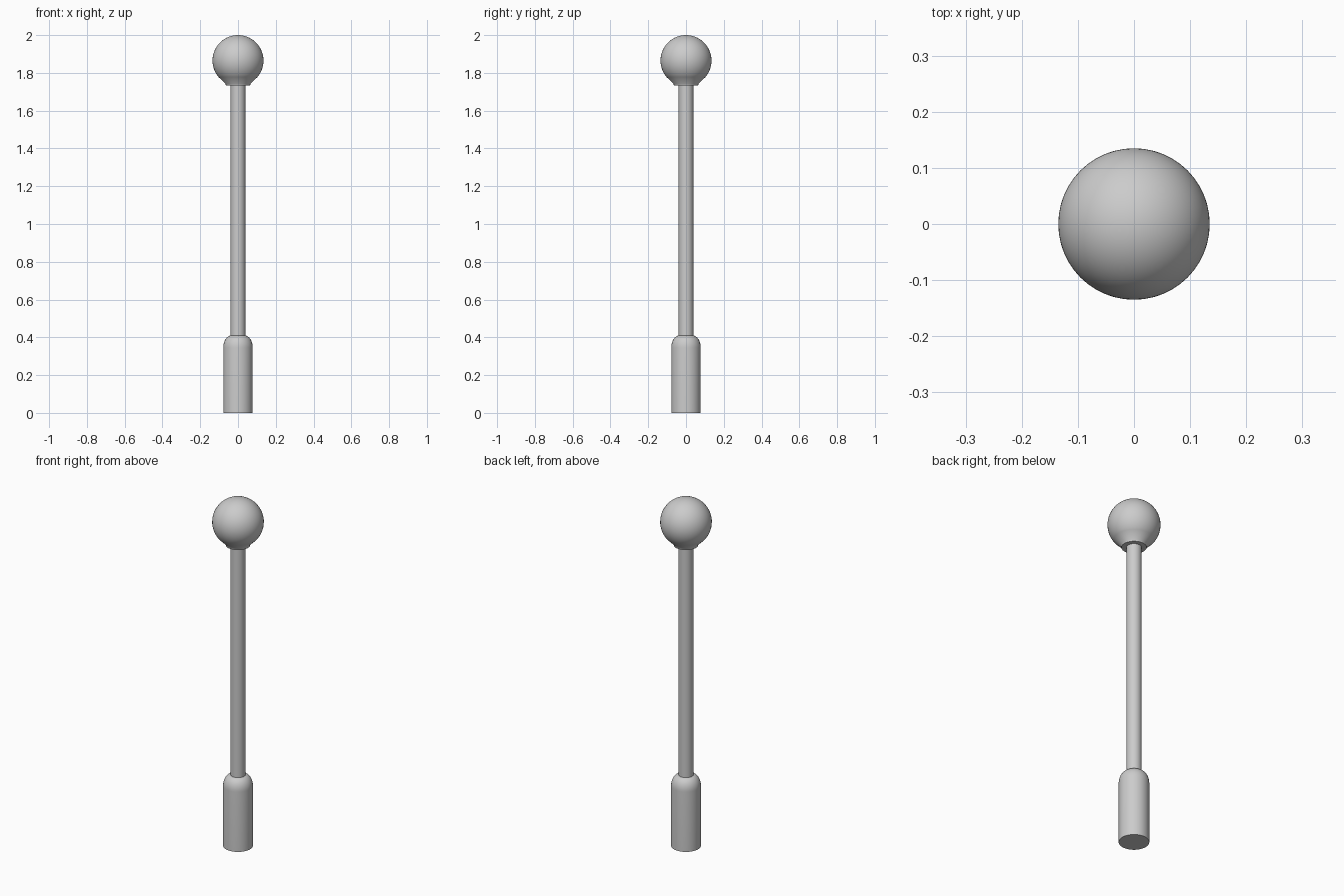
import bpy, bmesh, math

if "Cube" in bpy.data.objects:
    bpy.data.objects.remove(bpy.data.objects["Cube"])


def lathe(name, profile, segments=48, angle=40):
    """Revolve a (radius, z) profile about the z axis."""
    bm = bmesh.new()
    verts = [bm.verts.new((r, 0, z)) for r, z in profile]
    edges = [bm.edges.new(pair) for pair in zip(verts, verts[1:])]
    bmesh.ops.spin(bm, geom=verts + edges, cent=(0, 0, 0), axis=(0, 0, 1),
                   angle=2 * math.pi, steps=segments, use_duplicate=False)
    bmesh.ops.remove_doubles(bm, verts=bm.verts[:], dist=1e-5)
    bmesh.ops.recalc_face_normals(bm, faces=bm.faces[:])
    mesh = bpy.data.meshes.new(name)
    bm.to_mesh(mesh)
    bm.free()
    ob = bpy.data.objects.new(name, mesh)
    bpy.context.collection.objects.link(ob)
    bpy.ops.object.select_all(action='DESELECT')
    ob.select_set(True)
    bpy.context.view_layer.objects.active = ob
    bpy.ops.object.shade_smooth_by_angle(angle=math.radians(angle))
    return ob


def arc(cr, cz, rx, rz, a0, a1, n):
    """Points on an ellipse arc, angles in degrees."""
    return [(cr + rx * math.cos(math.radians(a0 + (a1 - a0) * i / n)),
             cz + rz * math.sin(math.radians(a0 + (a1 - a0) * i / n)))
            for i in range(n + 1)]


# Base sleeve with rounded shoulder
lathe("base_sleeve", [(0, 0), (0.078, 0), (0.078, 0.345)]
      + arc(0.035, 0.345, 0.043, 0.065, 0, 90, 10)[1:] + [(0, 0.41)])

# Slim post
lathe("post", [(0.039, 0.40), (0.039, 1.74)])

# Lamp globe, ending in a short flat-bottomed neck
globe = arc(0, 1.865, 0.135, 0.135, -40, 90, 26)
globe[-1] = (0, 2.0)
lathe("lamp_globe", [(0.039, 1.732), (0.064, 1.732), (0.066, 1.742)] + globe)
